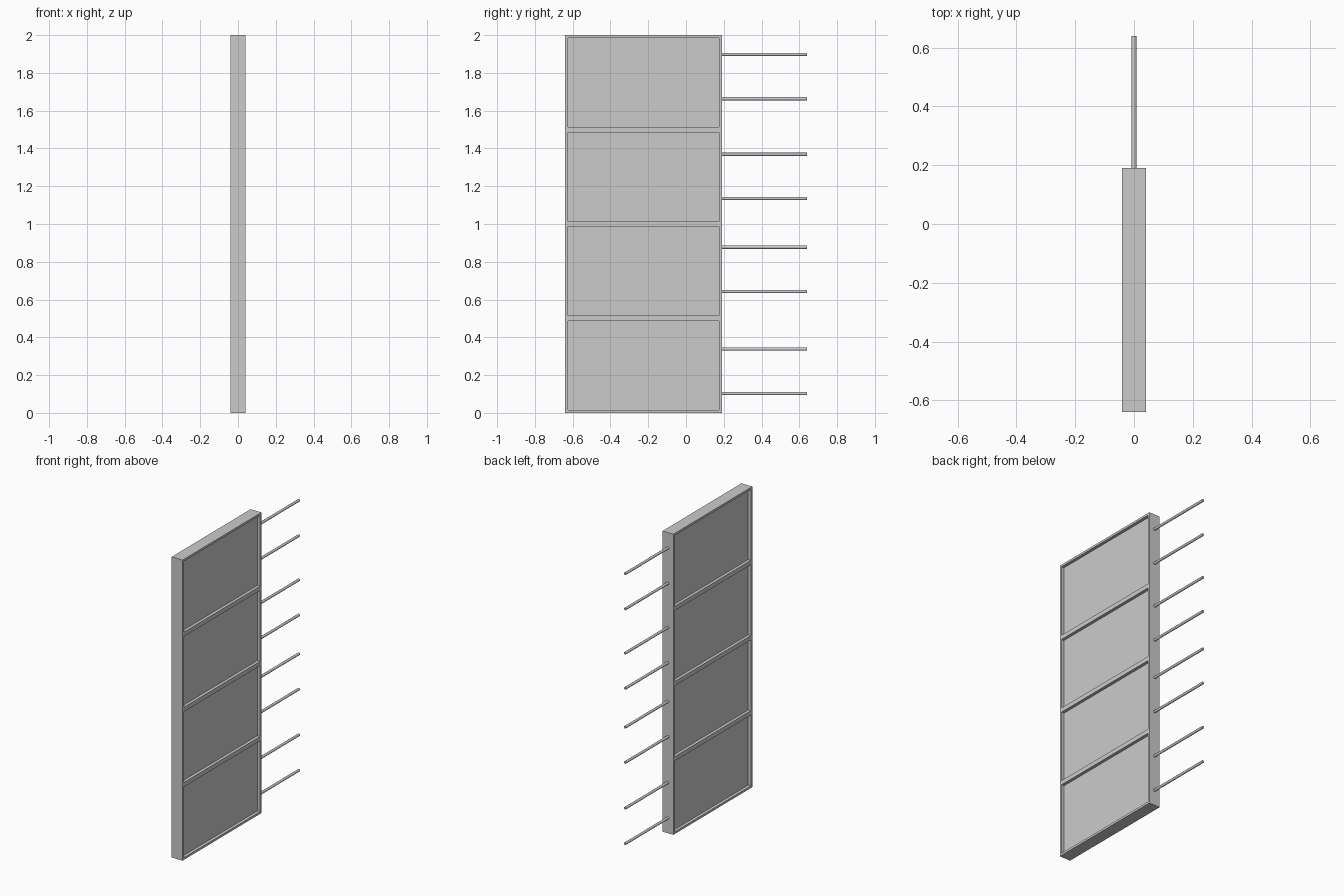
import bpy, bmesh
from math import radians

if "Cube" in bpy.data.objects:
    bpy.data.objects.remove(bpy.data.objects["Cube"])

HALF_T = 0.04                 # half thickness of the slab
Y0, Y1 = -0.64, 0.19          # slab extent in y
TIP = 0.64                    # outer end of the rods
BORDER, RECESS = 0.0145, 0.02


def make_object(name, bm):
    mesh = bpy.data.meshes.new(name)
    bm.to_mesh(mesh)
    bm.free()
    obj = bpy.data.objects.new(name, mesh)
    bpy.context.collection.objects.link(obj)
    return obj


# Slab split into four bays, each with a recessed panel on both sides
bm = bmesh.new()
bmesh.ops.create_cube(bm, size=1)
for v in bm.verts:
    v.co = (v.co.x * 2 * HALF_T,
            v.co.y * (Y1 - Y0) + (Y0 + Y1) / 2,
            v.co.z * 2 + 1)
for z in (0.5, 1.0, 1.5):
    bmesh.ops.bisect_plane(bm, geom=bm.verts[:] + bm.edges[:] + bm.faces[:],
                           plane_co=(0, 0, z), plane_no=(0, 0, 1))
bm.normal_update()
bays = [f for f in bm.faces if abs(f.normal.x) > 0.9]
bmesh.ops.inset_individual(bm, faces=bays, thickness=BORDER, use_even_offset=True)
bmesh.ops.inset_individual(bm, faces=bays, thickness=0, depth=-RECESS)
bmesh.ops.recalc_face_normals(bm, faces=bm.faces[:])
make_object("panel_frame", bm)

# Two fixing rods per bay along the +y edge
for i, z in enumerate((0.102, 0.338, 0.642, 0.877, 1.135, 1.369, 1.663, 1.898)):
    start = Y1 - 0.01
    bpy.ops.mesh.primitive_cylinder_add(
        vertices=16, radius=0.0085, depth=TIP - start,
        location=(0, (TIP + start) / 2, z), rotation=(radians(90), 0, 0))
    bpy.context.object.name = f"fixing_rod_{i + 1}"
    bpy.ops.object.shade_smooth_by_angle(angle=radians(40))
